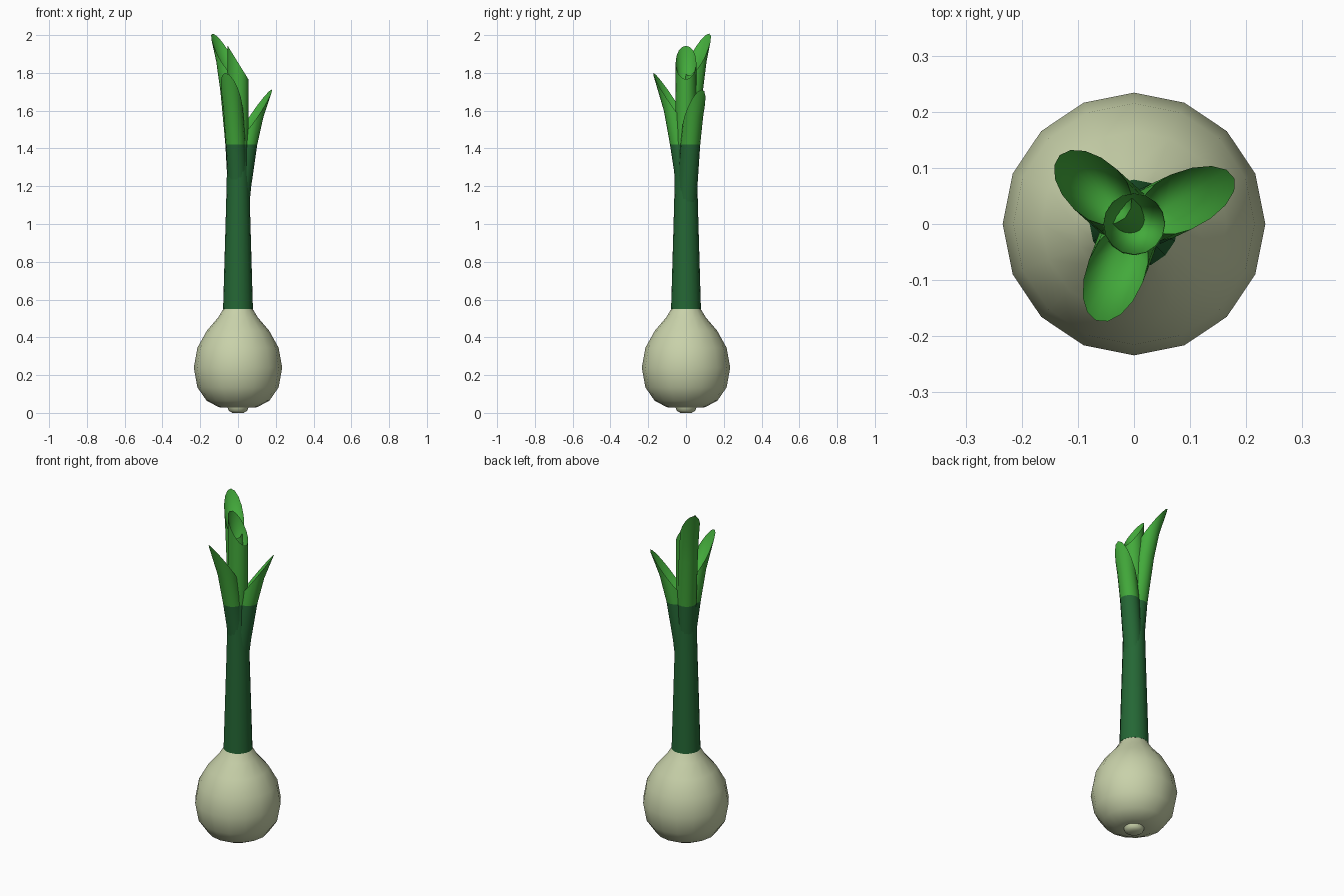
import bpy, bmesh, math
from mathutils import Vector

if "Cube" in bpy.data.objects:
    bpy.data.objects.remove(bpy.data.objects["Cube"])

SIDES = 16
SPLIT = 1.42  # height where dark green turns light


def material(name, rgb):
    m = bpy.data.materials.new(name)
    m.diffuse_color = (*rgb, 1)
    m.use_nodes = True
    m.node_tree.nodes["Principled BSDF"].inputs["Base Color"].default_value = m.diffuse_color
    return m


CREAM = material("pale cream", (0.58, 0.64, 0.40))
DARK = material("dark green", (0.018, 0.135, 0.035))
LIGHT = material("light green", (0.055, 0.40, 0.043))


def loft(bm, path):
    """Join horizontal rings given as (x, y, z, radius)."""
    rings = []
    for x, y, z, r in path:
        rings.append([bm.verts.new((x + r * math.cos(2 * math.pi * i / SIDES),
                                    y + r * math.sin(2 * math.pi * i / SIDES), z))
                      for i in range(SIDES)])
    for a, b in zip(rings, rings[1:]):
        for i in range(SIDES):
            j = (i + 1) % SIDES
            bm.faces.new((a[i], a[j], b[j], b[i]))
    bm.faces.new(rings[0][::-1])
    return rings


def finish(bm, name, mats, angle):
    mesh = bpy.data.meshes.new(name)
    bm.to_mesh(mesh)
    bm.free()
    for m in mats:
        mesh.materials.append(m)
    ob = bpy.data.objects.new(name, mesh)
    bpy.context.collection.objects.link(ob)
    bpy.context.view_layer.objects.active = ob
    ob.select_set(True)
    bpy.ops.object.shade_smooth_by_angle(angle=math.radians(angle))
    ob.select_set(False)


def cut_tube(name, path, plane_co, plane_no, apex):
    """Tube cut on a slant, with a hollow tip and two colours by height."""
    bm = bmesh.new()
    loft(bm, path)

    def bisect(co, no, clear):
        bmesh.ops.bisect_plane(bm, geom=bm.verts[:] + bm.edges[:] + bm.faces[:],
                               plane_co=co, plane_no=no, clear_outer=clear)
    bisect(plane_co, plane_no, True)
    bisect((0, 0, SPLIT), (0, 0, 1), False)
    # hollow inside, running from the rim down to a point
    rim = [e for e in bm.edges if e.is_boundary]
    tip = bm.verts.new(apex)
    for e in rim:
        bm.faces.new((e.verts[0], e.verts[1], tip))
    bmesh.ops.recalc_face_normals(bm, faces=bm.faces[:])
    for f in bm.faces:
        f.material_index = int(f.calc_center_median().z > SPLIT)
    finish(bm, name, (DARK, LIGHT), 50)


# Bulb with small root disc
bm = bmesh.new()
profile = [(0.03, 0.0), (0.05, 0.012), (0.055, 0.028), (0.10, 0.03), (0.165, 0.063),
           (0.215, 0.135), (0.234, 0.24), (0.215, 0.345), (0.165, 0.435),
           (0.105, 0.505), (0.075, 0.555)]
rings = loft(bm, [(0, 0, z, r) for r, z in profile])
bm.faces.new(rings[-1])
finish(bm, "bulb", (CREAM,), 50)

# Central stalk, slanted cut facing +x
cut_tube("stalk", [(0, 0, 0.55, 0.079), (0, 0, 1.1, 0.063), (0, 0, 1.4, 0.056),
                   (0, 0, 2.1, 0.054)],
         (0, 0, 1.855), (0.175, 0, 0.108), (0, 0, 1.47))

# Outer leaves: direction, (offset, height) of axis, cut outer and inner points
leaves = [
    ("back_leaf", 138, [(0.0, 1.15), (0.02, 1.42), (0.055, 1.7), (0.085, 1.86), (0.15, 2.08)],
     (0.175, 2.0), (0.03, 1.80)),
    ("right_leaf", 25, [(0.003, 1.05), (0.02, 1.2), (0.055, 1.42), (0.092, 1.57), (0.17, 1.78)],
     (0.188, 1.70), (0.04, 1.50)),
    ("front_leaf", 249, [(0.0, 1.15), (0.012, 1.28), (0.035, 1.42), (0.07, 1.6), (0.155, 1.87)],
     (0.178, 1.79), (0.03, 1.58)),
]
for name, deg, axis, outer, inner in leaves:
    d = Vector((math.cos(math.radians(deg)), math.sin(math.radians(deg)), 0))
    path = [(*(d * o).xy, z, 0.052) for o, z in axis]
    co = d * outer[0] + Vector((0, 0, outer[1]))
    no = d * -(outer[1] - inner[1]) + Vector((0, 0, outer[0] - inner[0]))
    # hollow point sits on the axis near the colour split
    o, z = axis[-3] if name == "back_leaf" else (axis[-3][0] + 0.005, 1.44)
    cut_tube(name, path, co, no, d * o + Vector((0, 0, z)))
